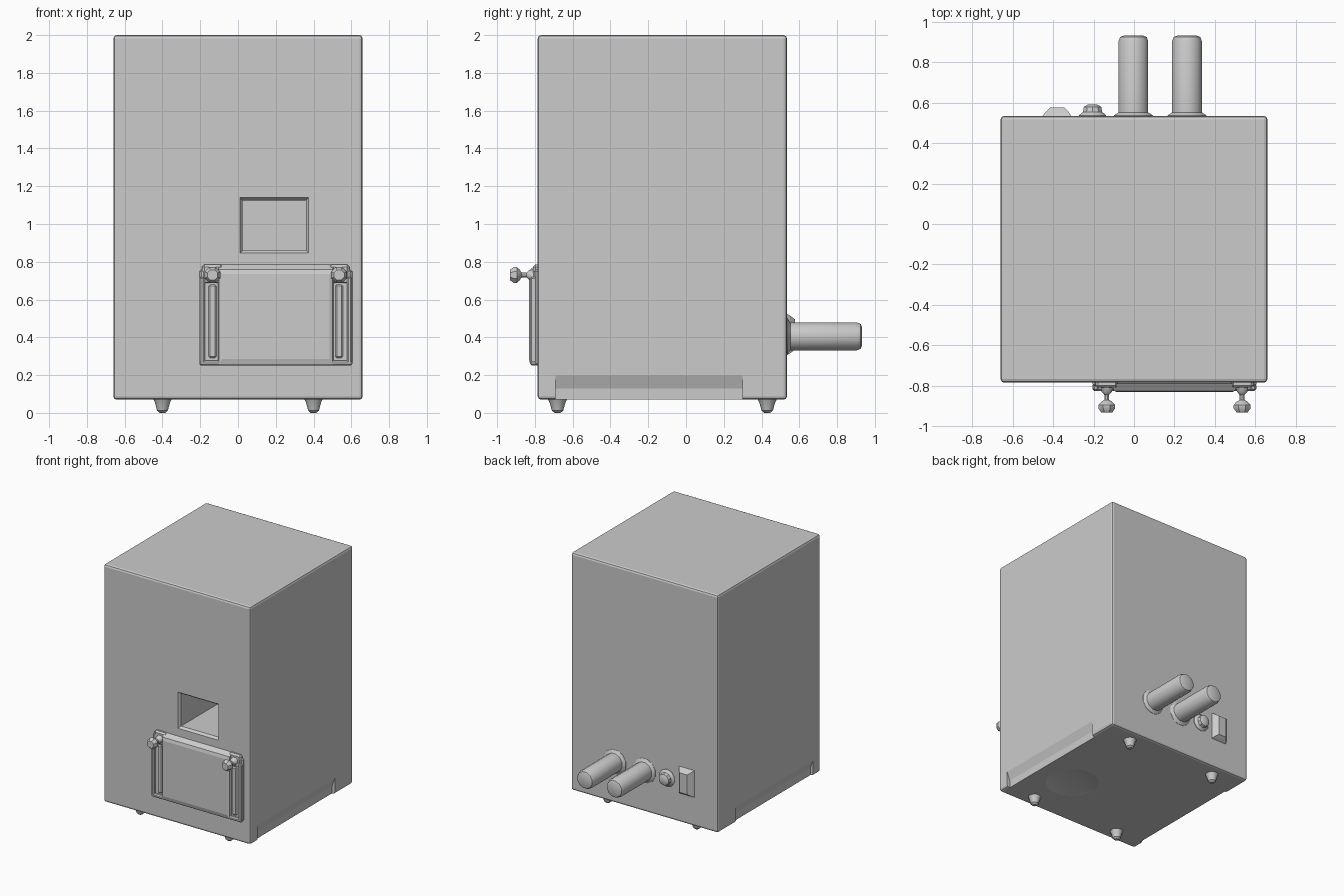
import bpy, bmesh, math
from mathutils import Vector, Matrix

if "Cube" in bpy.data.objects:
    bpy.data.objects.remove(bpy.data.objects["Cube"])


def finish(name, bm, smooth=False):
    bmesh.ops.recalc_face_normals(bm, faces=bm.faces)
    me = bpy.data.meshes.new(name)
    bm.to_mesh(me)
    bm.free()
    ob = bpy.data.objects.new(name, me)
    bpy.context.collection.objects.link(ob)
    bpy.ops.object.select_all(action='DESELECT')
    ob.select_set(True)
    bpy.context.view_layer.objects.active = ob
    if smooth:
        bpy.ops.object.shade_smooth_by_angle(angle=math.radians(35))
    return ob


def box(name, x, y, z, bevel=0.0, segments=1):
    bm = bmesh.new()
    bmesh.ops.create_cube(bm, size=1)
    for v in bm.verts:
        v.co = Vector([a + (b - a) * (c + 0.5) for (a, b), c in zip((x, y, z), v.co)])
    if bevel:
        bmesh.ops.bevel(bm, geom=bm.edges[:], offset=bevel, segments=segments,
                        profile=0.5, affect='EDGES')
    return finish(name, bm)


def loft(name, *rings):
    """Closed solid through rings with equal point counts."""
    bm = bmesh.new()
    loops = [[bm.verts.new(p) for p in ring] for ring in rings]
    n = len(loops[0])
    for a, b in zip(loops, loops[1:]):
        for i in range(n):
            j = (i + 1) % n
            bm.faces.new((a[i], a[j], b[j], b[i]))
    bm.faces.new(loops[0])
    bm.faces.new(loops[-1])
    return finish(name, bm)


def lathe(name, origin, direction, profile, sides=12):
    """Turned solid: profile holds (radius, distance along direction)."""
    rot = Vector((0, 0, 1)).rotation_difference(Vector(direction)).to_matrix()
    rings = []
    for r, h in profile:
        angles = [(i + 0.5) * math.tau / sides for i in range(sides)]
        rings.append([Vector(origin) + rot @ Vector((r * math.cos(a), r * math.sin(a), h))
                      for a in angles])
    ob = loft(name, *rings)
    bpy.ops.object.shade_smooth_by_angle(angle=math.radians(35))
    return ob


def rect_y(x0, x1, z0, z1, y):
    return [(x0, y, z0), (x1, y, z0), (x1, y, z1), (x0, y, z1)]


def cut(target, cutter):
    m = target.modifiers.new("cut", 'BOOLEAN')
    m.operation, m.solver, m.object = 'DIFFERENCE', 'EXACT', cutter
    bpy.context.view_layer.objects.active = target
    bpy.ops.object.modifier_apply(modifier=m.name)
    bpy.data.objects.remove(cutter)


# cabinet
body = box("cabinet", (-0.66, 0.66), (-0.785, 0.535), (0.07, 2.0), 0.018, 2)

# deep outlet opening with a small chamfered lip
cut(body, loft("opening_cutter",
               rect_y(0.0, 0.385, 0.835, 1.15, -0.80),
               rect_y(0.025, 0.36, 0.86, 1.125, -0.765),
               rect_y(0.025, 0.36, 0.86, 1.125, -0.15)))

# shallow grip recess along the bottom of each side
for s in (-1, 1):
    section = [(0.68, 0.0), (0.635, 0.0), (0.635, 0.13), (0.661, 0.20), (0.68, 0.20)]
    cut(body, loft("grip_cutter",
                   [(s * x, -0.69, z) for x, z in section],
                   [(s * x, 0.30, z) for x, z in section]))

# shallow round dish in the underside
cut(body, lathe("dish_cutter", (0.325, -0.33, 0.05), (0, 0, 1),
                [(0.21, 0), (0.20, 0.02), (0.12, 0.035)], 24))

# front door: backing plate, raised panel and side rails
box("door_plate", (-0.205, 0.605), (-0.805, -0.77), (0.25, 0.76), 0.012)
loft("door_panel",
     rect_y(-0.11, 0.51, 0.255, 0.785, -0.79),
     rect_y(-0.10, 0.50, 0.26, 0.76, -0.825),
     rect_y(-0.085, 0.485, 0.285, 0.735, -0.832))
for side, s in (("left", -1), ("right", 1)):
    cx = 0.20 + s * 0.335
    ex = 0.20 + s * 0.39
    box(f"door_rail_{side}", (cx - 0.02, cx + 0.02), (-0.815, -0.79), (0.29, 0.68), 0.008)
    box(f"door_edge_{side}", (ex - 0.014, ex + 0.014), (-0.825, -0.79), (0.25, 0.72), 0.008)
    box(f"door_bracket_{side}", (cx - 0.055, cx + 0.055), (-0.81, -0.77), (0.68, 0.785), 0.012)
    # clamp knob on each upper corner
    lathe(f"clamp_knob_{side}", (cx, -0.79, 0.73), (0, -1, 0),
          [(0.035, 0), (0.028, 0.04), (0.013, 0.055), (0.013, 0.08), (0.03, 0.09),
           (0.045, 0.105), (0.045, 0.122), (0.03, 0.142)], 8)
box("door_sill", (-0.205, 0.605), (-0.825, -0.79), (0.25, 0.278), 0.008)

# rear pipes with flared collars
for i, x in enumerate((-0.003, 0.262)):
    lathe(f"rear_pipe_{i + 1}", (x, 0.51, 0.405), (0, 1, 0),
          [(0.105, 0), (0.10, 0.027), (0.076, 0.042), (0.076, 0.395),
           (0.068, 0.415), (0.05, 0.422)])

# rear power socket and round fitting
loft("rear_socket",
     rect_y(-0.46, -0.305, 0.30, 0.53, 0.525),
     rect_y(-0.44, -0.32, 0.315, 0.515, 0.55),
     rect_y(-0.415, -0.345, 0.335, 0.495, 0.577))
lathe("rear_fitting", (-0.205, 0.51, 0.40), (0, 1, 0),
      [(0.075, 0), (0.07, 0.028), (0.05, 0.045), (0.045, 0.07), (0.025, 0.08)], 10)

# tapered feet
for x in (-0.4, 0.4):
    for y in (-0.68, 0.43):
        lathe("foot", (x, y, 0.0), (0, 0, 1),
              [(0.015, 0), (0.03, 0.012), (0.042, 0.055), (0.055, 0.08)], 10)
